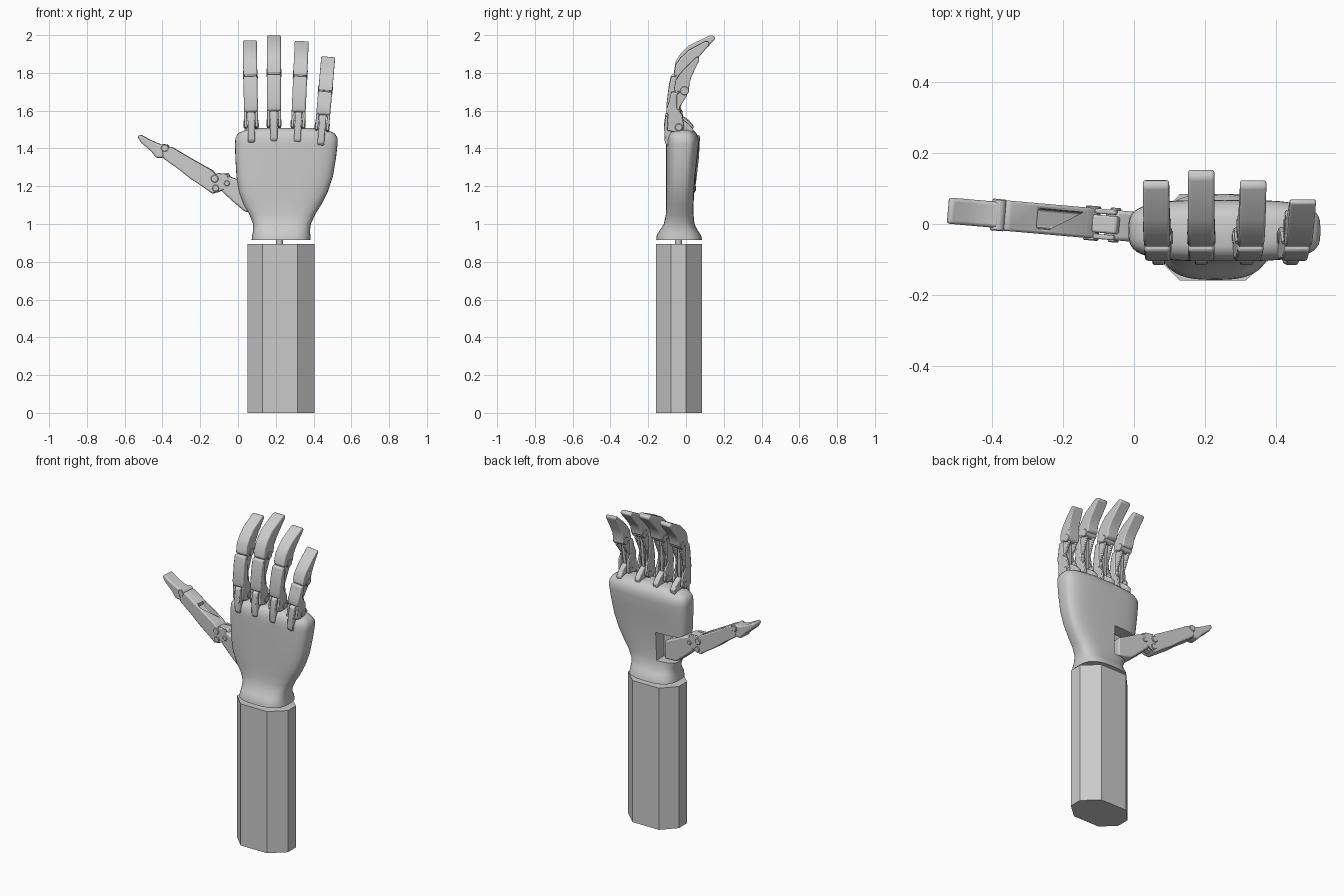
import bpy, bmesh, math
from mathutils import Matrix, Vector

cube = bpy.data.objects.get("Cube")
if cube:
    bpy.data.objects.remove(cube, do_unlink=True)

GREY = (0.6, 0.6, 0.6, 1.0)
mat = bpy.data.materials.new("light grey")
mat.use_nodes = True
mat.diffuse_color = GREY
mat.node_tree.nodes["Principled BSDF"].inputs["Base Color"].default_value = GREY


def finish(name, bm, matrix=None, bevel=0.0, segments=2, smooth=True):
    bmesh.ops.recalc_face_normals(bm, faces=bm.faces)
    if matrix is not None:
        bm.transform(matrix)
    mesh = bpy.data.meshes.new(name)
    bm.to_mesh(mesh)
    bm.free()
    mesh.materials.append(mat)
    ob = bpy.data.objects.new(name, mesh)
    bpy.context.collection.objects.link(ob)
    if bevel:
        mod = ob.modifiers.new("rounded edges", 'BEVEL')
        mod.width, mod.segments = bevel, segments
        mod.limit_method, mod.angle_limit = 'ANGLE', math.radians(32)
    if smooth:
        bpy.ops.object.select_all(action='DESELECT')
        ob.select_set(True)
        bpy.context.view_layer.objects.active = ob
        bpy.ops.object.shade_smooth_by_angle(angle=math.radians(35))
    return ob


def loft(name, rings, **kw):
    """Skin closed rings of points, capping both ends."""
    bm = bmesh.new()
    loops = [[bm.verts.new(p) for p in ring] for ring in rings]
    n = len(loops[0])
    for a, b in zip(loops, loops[1:]):
        for i in range(n):
            j = (i + 1) % n
            bm.faces.new((a[i], a[j], b[j], b[i]))
    bm.faces.new(loops[0])
    bm.faces.new(loops[-1])
    return finish(name, bm, **kw)


def slab(name, profile, width, matrix, x=0.0, **kw):
    """Side profile (y, z) extruded along local x."""
    rings = [[(x + s * width / 2, y, z) for y, z in profile] for s in (-1, 1)]
    return loft(name, rings, matrix=matrix, **kw)


def pin(name, y, z, radius, width, matrix):
    pts = [(y + radius * math.cos(i * math.tau / 20), z + radius * math.sin(i * math.tau / 20))
           for i in range(20)]
    return slab(name, pts, width, matrix, bevel=0.003, segments=1)


def cut(ob, cutter):
    """Subtract the cutter from the object, then discard it."""
    cutter.hide_render = True
    mod = ob.modifiers.new("cut", 'BOOLEAN')
    mod.object, mod.operation, mod.solver = cutter, 'DIFFERENCE', 'EXACT'
    bpy.ops.object.select_all(action='DESELECT')
    bpy.context.view_layer.objects.active = ob
    ob.select_set(True)
    bpy.ops.object.modifier_apply(modifier=mod.name)
    bpy.data.objects.remove(cutter, do_unlink=True)


I = Matrix.Identity(4)

# Forearm: eight-sided column, flat shaded, with a short wrist post
octagon = [(.13, -.16), (.315, -.16), (.405, -.08), (.405, 0),
           (.315, .085), (.13, .085), (.05, 0), (.05, -.08)]
loft("forearm", [[(x, y, z) for x, y in octagon] for z in (0, .895)], smooth=False)
loft("wrist_post", [[(.22 + .018 * math.cos(i * math.tau / 16),
                      -.04 + .018 * math.sin(i * math.tau / 16), z) for i in range(16)]
                    for z in (.89, .93)])

# Palm: rounded sections of (z, x0, x1, y0, y1, squareness)
sections = [
    (.915, .072, .385, -.158, .085, 2.8), (.94, .075, .383, -.155, .08, 2.8),
    (.965, .08, .381, -.14, .063, 2.8), (1.0, .08, .386, -.117, .045, 2.9),
    (1.05, .06, .408, -.107, .04, 3.0), (1.1, .03, .44, -.105, .04, 3.2),
    (1.17, .005, .475, -.105, .043, 3.4), (1.25, -.008, .502, -.105, .049, 3.5),
    (1.35, -.014, .519, -.105, .06, 3.5), (1.42, -.016, .527, -.105, .068, 3.5),
    (1.455, -.014, .527, -.104, .067, 3.5), (1.48, 0, .512, -.096, .055, 3.3),
    (1.497, .035, .475, -.085, .04, 3.0), (1.507, .1, .41, -.065, .02, 2.6),
]


def rounded(z, x0, x1, y0, y1, e, n=48):
    ring = []
    for i in range(n):
        c, s = math.cos(i * math.tau / n), math.sin(i * math.tau / n)
        ring.append(((x0 + x1) / 2 + (x1 - x0) / 2 * math.copysign(abs(c) ** (2 / e), c),
                     (y0 + y1) / 2 + (y1 - y0) / 2 * math.copysign(abs(s) ** (2 / e), s), z))
    return ring


palm = loft("palm", [rounded(*s) for s in sections])
notch = slab("thumb_notch", [(-.035, 1.04), (.2, 1.04), (.2, 1.22), (-.035, 1.22)],
             .28, I, x=.04, smooth=False)
cut(palm, notch)

# Fingers: name, base x, base z, lean, knuckle-to-joint length, tip height, tip reach
fingers = [
    ("index", .07, 1.525, -1.0, .265, .183, .125),
    ("middle", .19, 1.53, 0.0, .27, .20, .155),
    ("ring", .318, 1.525, 2.5, .265, .18, .125),
    ("little", .445, 1.51, 5.0, .20, .178, .07),
]
for name, x0, z0, lean, L, H, reach in fingers:
    M = Matrix.Translation((x0, 0, z0)) @ Matrix.Rotation(math.radians(lean), 4, 'Y')
    # Knuckle strip over the back of the hand, and its fork
    slab(name + "_knuckle_strip",
         [(-.1, -.095), (-.112, -.08), (-.116, 0), (-.108, .06), (-.09, .07), (-.05, .05), (-.05, -.08)],
         .036, M, bevel=.006)
    slab(name + "_knuckle", [(-.06, -.05), (.03, -.05), (.04, -.01), (.015, .02), (-.02, .045), (-.06, .05)],
         .034, M, bevel=.006)
    for s in (-1, 1):
        slab(name + "_fork", [(-.1, -.012), (-.04, -.025), (-.01, 0), (-.02, .07), (-.05, .11), (-.095, .1)],
             .016, M, x=s * .029, bevel=.004)
        slab(name + "_side_plate",
             [(-.055, .07), (-.025, .07), (-.035, L * .55), (.005, L - .03), (.01, L + .015), (-.05, L + .01)],
             .013, M, x=s * .024, bevel=.003)
    pin(name + "_knuckle_pin", -.038, .005, .02, .08, M)
    # Back shell of the first segment
    slab(name + "_shell",
         [(-.1, .07), (-.07, .06), (-.045, .085), (-.048, L - .03), (-.04, L - .008), (-.078, L - .008), (-.09, L - .06), (-.104, .1)],
         .074, M, bevel=.008)
    slab(name + "_link", [(-.06, .04), (-.03, .04), (-.02, L), (-.05, L)], .022, M, bevel=.003)
    # Middle joint
    pin(name + "_joint_pin", -.008, L, .024, .078, M)
    pin(name + "_joint_pin_small", -.045, L, .016, .07, M)
    # Bent fingertip
    k, t = H / .2, reach / .155
    tip = [(-.065, -.002), (-.055, .06), (-.03, .10), (.015, .145), (.13, .2), (.15, .195),
           (.155, .18), (.07, .09), (.042, .05), (.035, .005), (.0, -.012)]
    slab(name + "_tip", [(y * (t if y > 0 else 1), L + z * k) for y, z in tip],
         .074, M, bevel=.013, segments=3)

# Thumb: profiles run outwards along -x, drifting slightly towards the palm side
T = Matrix.Translation((0, -.008, 0)) @ Matrix.Rotation(math.radians(85), 4, 'Z')
slab("thumb_base", [(-.13, 1.055), (-.04, 1.065), (.02, 1.115), (.085, 1.175),
                    (.055, 1.255), (0, 1.235), (-.13, 1.17)], .085, T, bevel=.01)
slab("thumb_knuckle", [(.02, 1.2), (.05, 1.27), (.12, 1.265), (.15, 1.22), (.125, 1.165), (.07, 1.18)],
     .05, T, bevel=.006)
for s in (-1, 1):
    slab("thumb_fork", [(.035, 1.2), (.055, 1.265), (.11, 1.27), (.13, 1.2), (.115, 1.165), (.08, 1.18)],
         .014, T, x=s * .036, bevel=.004)
for y, z, r in ((.115, 1.19, .018), (.12, 1.24, .02), (.055, 1.215, .015)):
    pin("thumb_knuckle_pin", y, z, r, .098, T)
shell = slab("thumb_shell",
             [(.115, 1.17), (.132, 1.16), (.177, 1.192), (.25, 1.24), (.31, 1.288), (.395, 1.348),
              (.40, 1.405), (.353, 1.408), (.25, 1.348), (.135, 1.283), (.105, 1.25)], .086, T)
slot = slab("thumb_slot", [(.15, 1.262), (.28, 1.338), (.25, 1.42), (.12, 1.33)], .054, T, smooth=False)
cut(shell, slot)
bev = shell.modifiers.new("rounded edges", 'BEVEL')
bev.width, bev.segments = .007, 2
bev.limit_method, bev.angle_limit = 'ANGLE', math.radians(32)
pin("thumb_joint_pin", .385, 1.402, .02, .09, T)
slab("thumb_tip", [(.37, 1.37), (.40, 1.35), (.432, 1.35), (.46, 1.385), (.512, 1.43), (.531, 1.46),
                   (.52, 1.475), (.47, 1.447), (.42, 1.425), (.38, 1.422)], .074, T, bevel=.01, segments=3)
